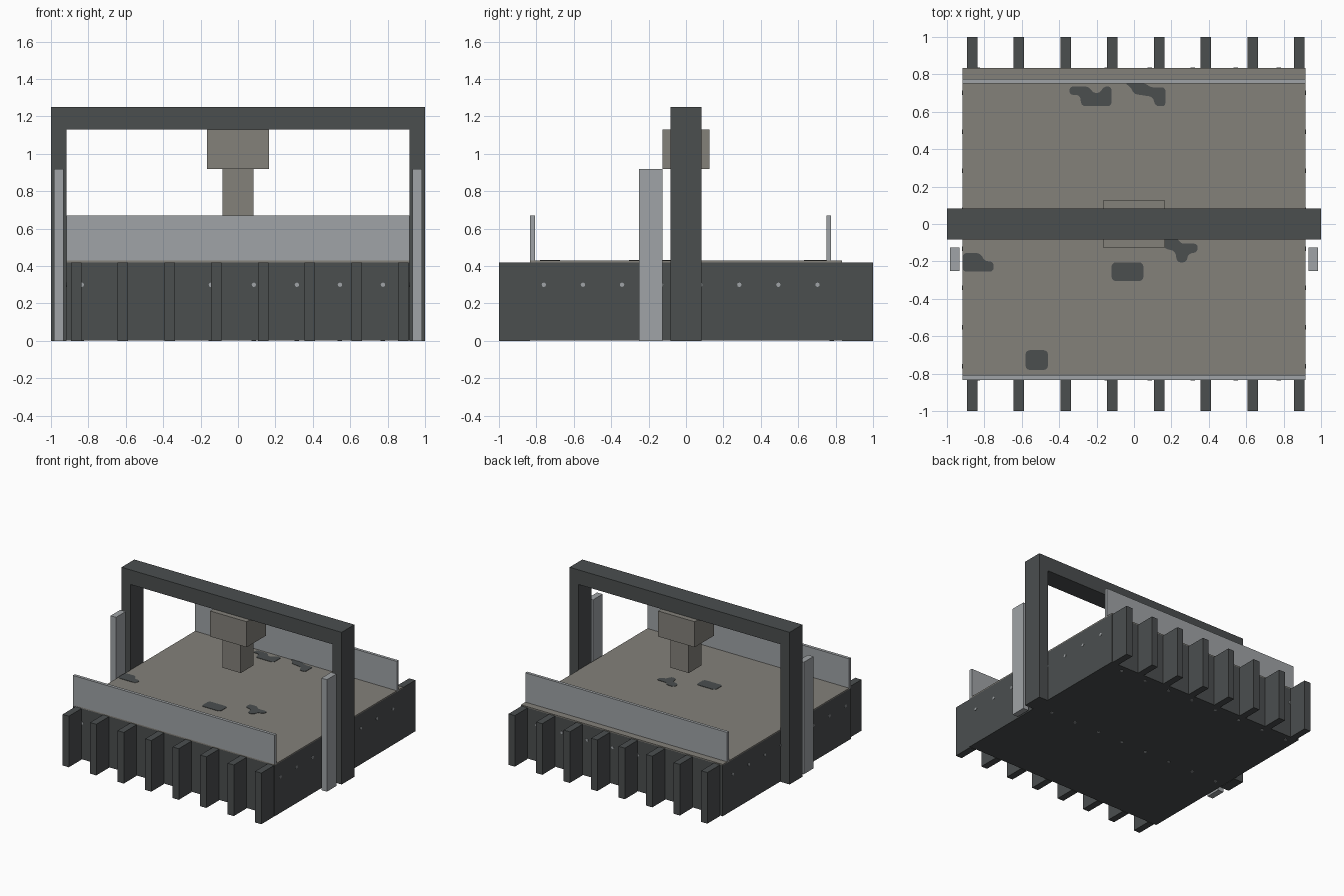
import bpy, bmesh
from mathutils import Matrix, Vector

cube = bpy.data.objects.get("Cube")
if cube:
    bpy.data.objects.remove(cube, do_unlink=True)


def material(name, rgb):
    m = bpy.data.materials.new(name)
    m.use_nodes = True
    m.diffuse_color = (*rgb, 1)
    bsdf = next(n for n in m.node_tree.nodes if n.type == 'BSDF_PRINCIPLED')
    bsdf.inputs["Base Color"].default_value = (*rgb, 1)
    return m


DARK = material("dark iron", (0.07, 0.077, 0.078))
LIGHT = material("light steel", (0.35, 0.37, 0.385))
STONE = material("warm grey", (0.23, 0.22, 0.195))


def finish(name, bm, mat):
    bmesh.ops.recalc_face_normals(bm, faces=bm.faces)
    mesh = bpy.data.meshes.new(name)
    bm.to_mesh(mesh)
    bm.free()
    mesh.materials.append(mat)
    obj = bpy.data.objects.new(name, mesh)
    bpy.context.collection.objects.link(obj)
    return obj


def box(name, mat, x, y, z):
    """Box from (min, max) pairs on each axis."""
    bm = bmesh.new()
    lo, hi = (Vector(c) for c in zip(x, y, z))
    size = Matrix.Diagonal((*(hi - lo), 1))
    bmesh.ops.create_cube(bm, size=1, matrix=Matrix.Translation((lo + hi) / 2) @ size)
    return finish(name, bm, mat)


def rivets(name, places, axis):
    """Row of small discs whose thin direction follows the given axis."""
    bm = bmesh.new()
    turn = Vector((0, 0, 1)).rotation_difference(Vector(axis)).to_matrix().to_4x4()
    for p in places:
        bmesh.ops.create_cone(bm, cap_ends=True, segments=8, radius1=0.012,
                              radius2=0.012, depth=0.006,
                              matrix=Matrix.Translation(p) @ turn)
    return finish(name, bm, LIGHT)


def patch(name, outline):
    """Thin stain plate with rounded corners on the deck."""
    bm = bmesh.new()
    bm.faces.new([bm.verts.new((x, y, 0.427)) for x, y in outline])
    bmesh.ops.bevel(bm, geom=bm.verts[:], offset=0.022, segments=3,
                    profile=0.5, affect='VERTICES', clamp_overlap=True)
    top = bmesh.ops.extrude_face_region(bm, geom=bm.faces[:])["geom"]
    bmesh.ops.translate(bm, vec=(0, 0, 0.005),
                        verts=[v for v in top if isinstance(v, bmesh.types.BMVert)])
    return finish(name, bm, DARK)


# Base block, deck and upright plates
W, D, H = 0.917, 0.833, 0.42
box("base", DARK, (-W, W), (-D, D), (0.003, H))
box("deck", STONE, (-W, W), (-D, D), (H, 0.429))
box("front_plate", LIGHT, (-W, W), (-D, -0.808), (H, 0.67))
box("back_plate", LIGHT, (-W, W), (0.752, 0.776), (H, 0.67))

# Ribs on both ends
for i in range(8):
    x = -0.866 + 0.25 * i
    span = (x - 0.028, x + 0.028)
    box(f"front_rib_{i}", DARK, span, (-1, -D), (0, H))
    box(f"back_rib_{i}", DARK, span, (D, 1), (0, H))

# Gantry with side posts and guide bars
box("gantry_beam", DARK, (-1, 1), (-0.083, 0.083), (1.13, 1.25))
for side, s in (("left", 1), ("right", -1)):
    box(f"{side}_post", DARK, sorted((s * W, s)), (-0.083, 0.083), (0, 1.13))
    box(f"{side}_guide", LIGHT, sorted((s * 0.933, s * 0.983)), (-0.25, -0.125), (0, 0.92))

# Hanging head
box("press_head", STONE, (-0.166, 0.166), (-0.125, 0.125), (0.92, 1.13))
box("press_ram", STONE, (-0.083, 0.083), (-0.083, 0.083), (0.67, 0.92))

# Rivets
xs = [-0.835 + 0.23 * i for i in range(8)]
ys = [-0.76 + 0.209 * i for i in range(8)]
for side, s in (("front", -1), ("back", 1)):
    rivets(f"{side}_rivets", [(x, s * D, 0.3) for x in xs], (0, 1, 0))
for side, s in (("left", 1), ("right", -1)):
    rivets(f"{side}_rivets", [(s * W, y, 0.3) for y in ys], (1, 0, 0))
rivets("underside_rivets", [(x, y, 0.003) for x in xs for y in (-0.04, 0.78)], (0, 0, 1))

# Dark stains on the deck
patch("stain_back_right", [(-0.345, 0.69), (-0.345, 0.735), (-0.24, 0.735), (-0.22, 0.70),
                           (-0.18, 0.70), (-0.165, 0.735), (-0.12, 0.735), (-0.12, 0.63),
                           (-0.28, 0.63), (-0.29, 0.69)])
patch("stain_back_left", [(-0.05, 0.752), (0.06, 0.752), (0.09, 0.73), (0.168, 0.73),
                          (0.168, 0.63), (0.115, 0.63), (0.10, 0.68), (0.0, 0.695),
                          (-0.02, 0.735)])
patch("stain_middle_left", [(0.16, -0.075), (0.23, -0.075), (0.25, -0.105), (0.34, -0.105),
                            (0.34, -0.15), (0.29, -0.16), (0.28, -0.205), (0.23, -0.205),
                            (0.22, -0.145), (0.16, -0.13)])
patch("stain_middle", [(-0.12, -0.205), (0.05, -0.205), (0.05, -0.305), (-0.12, -0.305)])
patch("stain_right", [(-0.917, -0.155), (-0.82, -0.155), (-0.80, -0.2), (-0.75, -0.2),
                      (-0.75, -0.255), (-0.917, -0.255)])
patch("stain_front", [(-0.58, -0.675), (-0.46, -0.675), (-0.46, -0.78), (-0.58, -0.78)])
